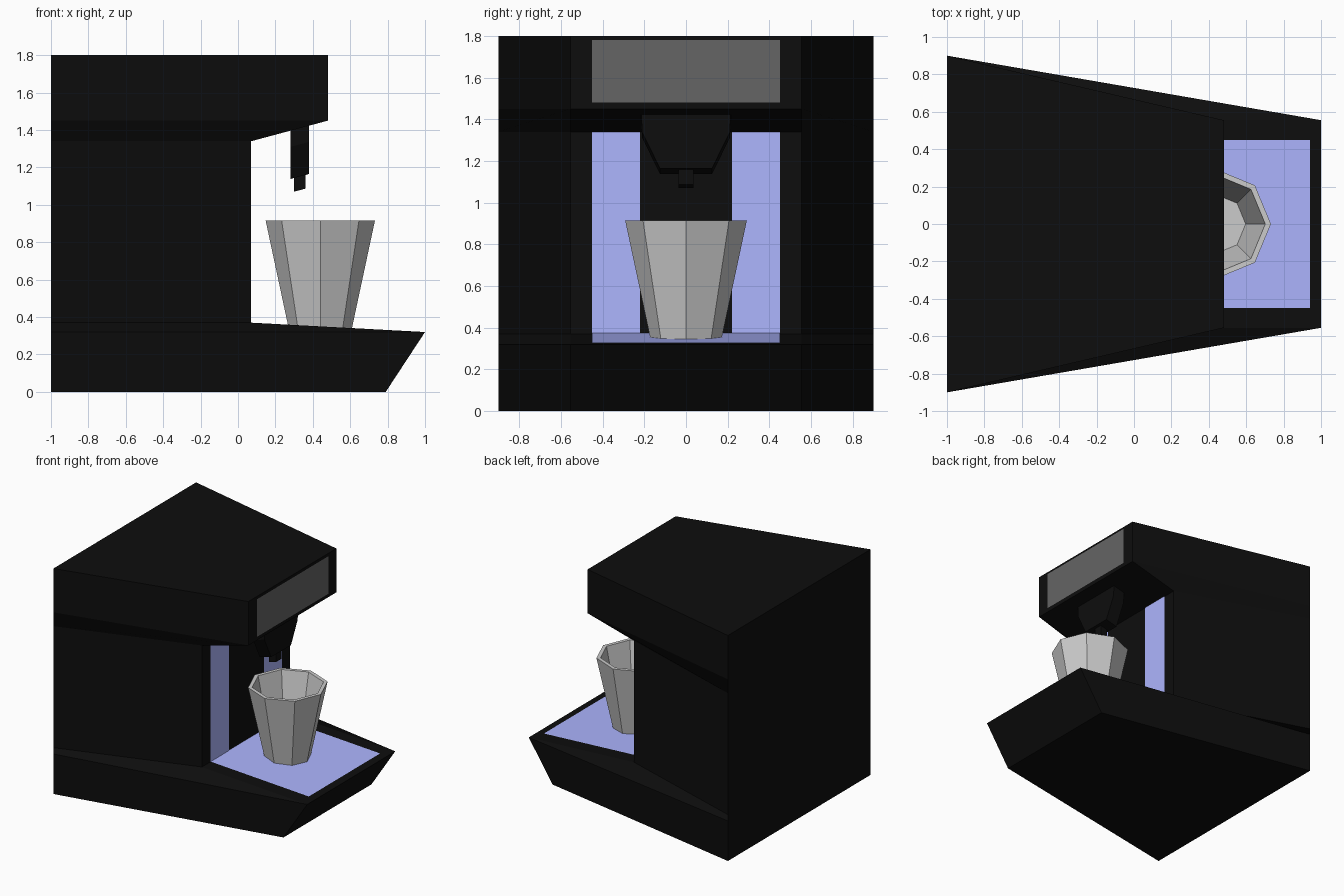
import bpy, bmesh
from math import cos, sin, pi

if "Cube" in bpy.data.objects:
    bpy.data.objects.remove(bpy.data.objects["Cube"])


def material(name, rgb):
    m = bpy.data.materials.new(name)
    m.diffuse_color = (*rgb, 1)
    m.use_nodes = True
    m.node_tree.nodes["Principled BSDF"].inputs["Base Color"].default_value = m.diffuse_color
    return m


BLACK = material("black_plastic", (0.004, 0.004, 0.004))
BLUE = material("pale_blue", (0.42, 0.465, 1.0))
DARK = material("display_grey", (0.13, 0.13, 0.13))


def make(name, verts, faces, mat=None, solid=True):
    me = bpy.data.meshes.new(name)
    me.from_pydata(verts, [], faces)
    if solid:
        bm = bmesh.new()
        bm.from_mesh(me)
        bmesh.ops.recalc_face_normals(bm, faces=bm.faces)
        bm.to_mesh(me)
        bm.free()
    if mat:
        me.materials.append(mat)
    ob = bpy.data.objects.new(name, me)
    bpy.context.collection.objects.link(ob)
    return ob


# Body: half outline (x, half width, z), mirrored in y and bridged across
W, N = 0.9, 0.555
half = [(-1, W, 0), (.79, N, 0), (1, N, .32), (.07, N, .37), (.07, N, 1.34),
        (.48, N, 1.45), (.48, N, 1.8), (-1, W, 1.8), (-1, W, 1.45),
        (-1, W, 1.34), (-1, W, .37), (-1, W, .32)]
n = len(half)
sides = [(0, 1, 2, 11), (11, 2, 3, 10), (10, 3, 4, 9), (9, 4, 5, 8), (8, 5, 6, 7)]
verts = [(x, s * w, z) for s in (-1, 1) for x, w, z in half]
faces = sides + [tuple(i + n for i in f) for f in sides]
faces += [(i, (i + 1) % n, (i + 1) % n + n, i + n) for i in range(n)]
make("machine_body", verts, faces, BLACK)

# Coloured panels, laid just above the body faces
E = .004


def panel(name, low, high, y0, y1, mat):
    (xa, za), (xb, zb) = low, high
    make(name, [(xa, y0, za), (xa, y1, za), (xb, y1, zb), (xb, y0, zb)],
         [(0, 1, 2, 3)], mat, False)


panel("drip_tray", (.94, .323 + E), (.07, .37 + E), -.45, .45, BLUE)
panel("display", (.48 + E, 1.48), (.48 + E, 1.78), -.45, .45, DARK)
for side, y0, y1 in (("near", -.45, -.22), ("far", .22, .45)):
    panel("back_panel_" + side, (.07 + E, .37), (.07 + E, 1.34), y0, y1, BLUE)


# Spout parts: (y, z) profile extruded in x, sheared to the head's slope
def spout_part(name, profile, x0, x1):
    k = len(profile)
    vs = [(x, y, z + .268 * (x - .28)) for x in (x0, x1) for y, z in profile]
    fs = [tuple(range(k)), tuple(range(k, 2 * k))]
    fs += [(i, (i + 1) % k, (i + 1) % k + k, i + k) for i in range(k)]
    make(name, vs, fs, BLACK)


spout_part("spout", [(-.215, 1.4), (-.21, 1.31), (-.125, 1.138),
                     (.125, 1.138), (.21, 1.31), (.215, 1.4)], .28, .38)
spout_part("spout_tip", [(-.035, 1.16), (-.035, 1.065), (.035, 1.065), (.035, 1.16)], .30, .36)

# Cup: eight-sided, turned from outside bottom over the rim to inside floor
rings = [(.167, .33), (.292, .915), (.262, .915), (.157, .41)]
S = 8
verts = [(.44 + r * cos(2 * pi * i / S), r * sin(2 * pi * i / S), z)
         for r, z in rings for i in range(S)]
faces = [(j * S + i, j * S + (i + 1) % S, (j + 1) * S + (i + 1) % S, (j + 1) * S + i)
         for j in range(3) for i in range(S)]
faces += [tuple(range(S)), tuple(range(3 * S, 4 * S))]
make("cup", verts, faces)
